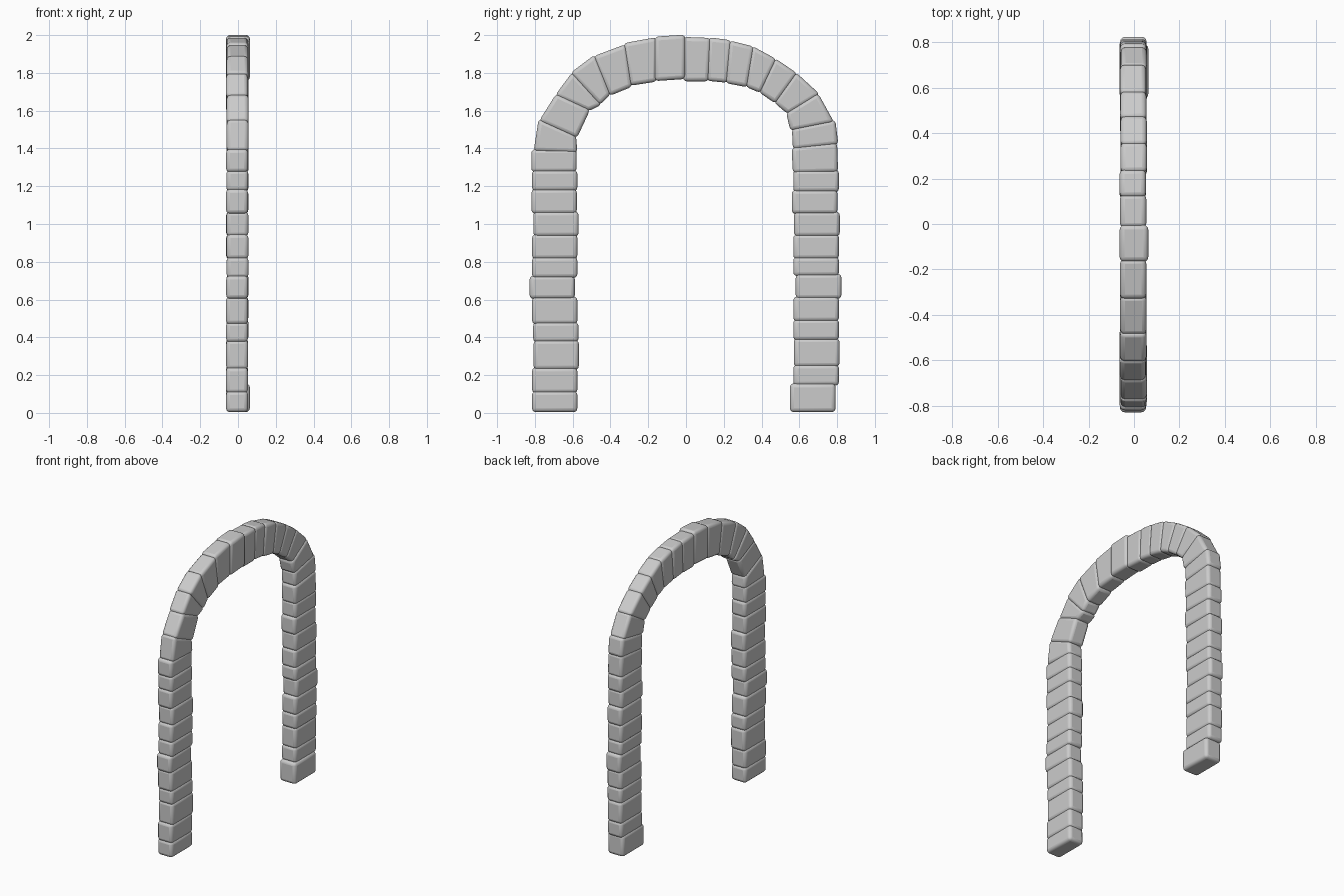
import bpy, bmesh, random
from mathutils import Vector

if "Cube" in bpy.data.objects:
    bpy.data.objects.remove(bpy.data.objects["Cube"])
random.seed(4)
X0, X1 = -0.062, 0.054


def stone(name, quad, grow=0.006, x0=X0, x1=X1):
    """Rounded block: quad = outer_a, inner_a, inner_b, outer_b in the YZ plane."""
    oa, ia, ib, ob = [Vector(p) for p in quad]
    du, di = (ob - oa).normalized() * grow, (ib - ia).normalized() * grow
    pts = [oa - du, ia - di, ib + di, ob + du]
    bm = bmesh.new()
    lo = [bm.verts.new((x0, max(p.x, -0.83) if p.x < 0 else p.x, max(p.y, 0.004))) for p in pts]
    hi = [bm.verts.new((x1, v.co.y, v.co.z)) for v in lo]
    bm.faces.new(lo)
    bm.faces.new(hi[::-1])
    for i in range(4):
        j = (i + 1) % 4
        bm.faces.new((lo[i], hi[i], hi[j], lo[j]))
    bmesh.ops.recalc_face_normals(bm, faces=bm.faces)
    me = bpy.data.meshes.new(name)
    bm.to_mesh(me)
    bm.free()
    ob = bpy.data.objects.new(name, me)
    bpy.context.collection.objects.link(ob)
    # softly worn edges
    b = ob.modifiers.new("worn_edges", 'BEVEL')
    b.width, b.segments, b.limit_method = 0.021, 3, 'NONE'
    bpy.context.view_layer.objects.active = ob
    ob.select_set(True)
    bpy.ops.object.shade_smooth_by_angle(angle=0.7)
    ob.select_set(False)


def leg(name, heights, outer, inner, shifts):
    """Stack of blocks, each nudged sideways a little."""
    for i, (a, b) in enumerate(zip(heights, heights[1:])):
        s = shifts[i]
        wide = 0.01 if name == "right_leg" and i == 0 else 0
        j = random.uniform(-0.002, 0.002)
        stone(f"{name}_stone_{i + 1}",
              [(outer + s, a), (inner + s, a), (inner + s, b), (outer + s, b)],
              x0=X0 + j, x1=X1 + j + wide)


# two upright stacks
leg("left_leg", [0, .11, .235, .38, .475, .61, .72, .82, .94, 1.06, 1.18, 1.28, 1.39],
    -.815, -.575, [0, 0, .008, .006, 0, -.013, 0, 0, .007, -.003, 0, -.004])
leg("right_leg", [0, .15, .25, .39, .49, .61, .73, .82, .94, 1.06, 1.175, 1.28],
    .81, .568, [-.018, 0, .003, 0, 0, .013, 0, 0, .004, -.008, 0])

# arch joints: outer y, z, inner y, z
joints = [
    (-.80, 1.39, -.57, 1.38), (-.775, 1.55, -.575, 1.46), (-.69, 1.685, -.51, 1.60),
    (-.605, 1.80, -.45, 1.63), (-.485, 1.89, -.40, 1.68), (-.325, 1.95, -.29, 1.725),
    (-.16, 1.98, -.16, 1.745), (-.01, 1.99, -.01, 1.755), (.125, 1.985, .115, 1.755),
    (.235, 1.97, .215, 1.745), (.355, 1.94, .32, 1.725), (.475, 1.875, .39, 1.695),
    (.585, 1.80, .47, 1.64), (.705, 1.69, .535, 1.585), (.785, 1.545, .555, 1.50),
    (.80, 1.425, .56, 1.40), (.805, 1.28, .565, 1.275)]
push = {0: .006, 3: .004, 5: .008, 6: .012, 8: .003, 13: -.004, 14: .006}
for i, (a, b) in enumerate(zip(joints, joints[1:])):
    oa, ia, obb, ib = Vector(a[:2]), Vector(a[2:]), Vector(b[:2]), Vector(b[2:])
    d = ((oa - ia) + (obb - ib)).normalized() * push.get(i, 0)
    j = random.uniform(-0.002, 0.003)
    stone(f"arch_stone_{i + 1}", [oa + d, ia + d, ib + d, obb + d],
          x0=X0 + j, x1=X1 + j + (0.01 if i == 6 else 0))
